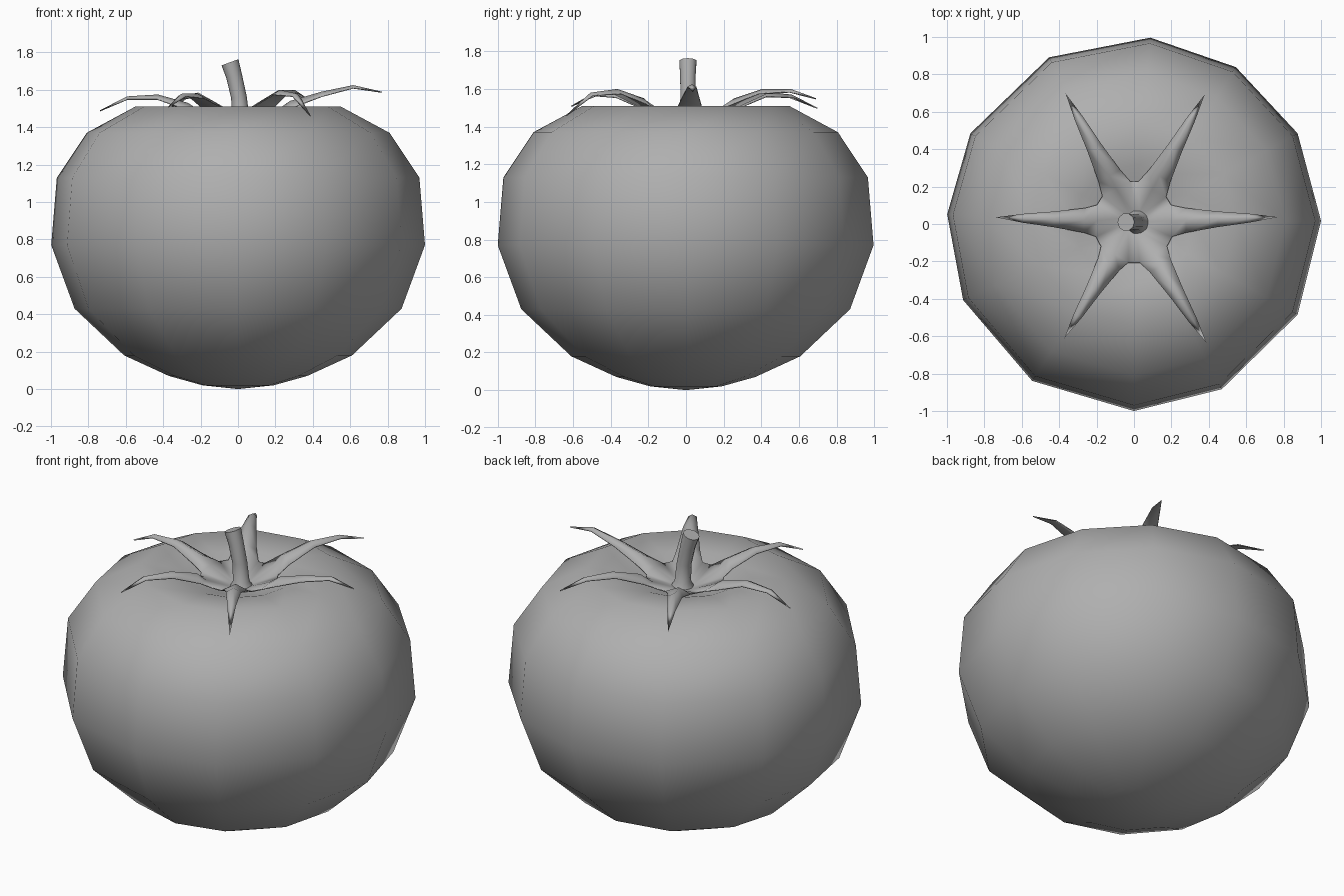
import bpy, bmesh
from math import cos, sin, radians, pi
from mathutils import Vector

if "Cube" in bpy.data.objects:
    bpy.data.objects.remove(bpy.data.objects["Cube"])

# one mid-grey for every part
grey = bpy.data.materials.new("mid_grey")
grey.diffuse_color = (0.43, 0.43, 0.43, 1)
grey.use_nodes = True
grey.node_tree.nodes["Principled BSDF"].inputs["Base Color"].default_value = grey.diffuse_color


def finish(name, bm):
    bmesh.ops.recalc_face_normals(bm, faces=bm.faces)
    mesh = bpy.data.meshes.new(name)
    bm.to_mesh(mesh)
    bm.free()
    for p in mesh.polygons:
        p.use_smooth = True
    mesh.materials.append(grey)
    ob = bpy.data.objects.new(name, mesh)
    bpy.context.collection.objects.link(ob)
    return ob


def bridge(bm, a, b, closed=True):
    n = len(a)
    for i in range(n if closed else n - 1):
        j = (i + 1) % n
        bm.faces.new((a[i], a[j], b[j], b[i]))


def fan(bm, ring, tip, closed=True):
    n = len(ring)
    for i in range(n if closed else n - 1):
        bm.faces.new((ring[i], ring[(i + 1) % n], tip))


# fruit: slightly uneven twelve-sided lathe with a dimple on top
profile = [(0.19, 0.02), (0.37, 0.07), (0.61, 0.18), (0.875, 0.43), (1.0, 0.77),
           (0.97, 1.13), (0.81, 1.37), (0.55, 1.51), (0.32, 1.49), (0.14, 1.42)]
angles = [1, 29, 57, 85, 117, 151, 177, 204, 237, 270, 298, 331]
bm = bmesh.new()
rings = [[bm.verts.new((r * cos(radians(a)), r * sin(radians(a)), z)) for a in angles]
         for r, z in profile]
for a, b in zip(rings, rings[1:]):
    bridge(bm, a, b)
fan(bm, rings[0], bm.verts.new((0, 0, 0)))
fan(bm, rings[-1], bm.verts.new((0, 0, 1.39)))
finish("tomato_fruit", bm)

# calyx: cupped centre with six ridged, drooping sepals
# each sepal: angle, tip radius, height at 36%, 58%, 80% of its length, tip height
sepals = [(2, 0.77, 1.54, 1.59, 1.625, 1.59), (61, 0.78, 1.55, 1.60, 1.60, 1.55),
          (118, 0.78, 1.54, 1.585, 1.57, 1.50), (178, 0.74, 1.53, 1.575, 1.565, 1.49),
          (239, 0.725, 1.54, 1.58, 1.58, 1.51), (301, 0.755, 1.55, 1.60, 1.58, 1.46)]
bm = bmesh.new()


def section(ang, r, half, z, ridge):
    d = Vector((cos(radians(ang)), sin(radians(ang)), 0))
    s = Vector((-d.y, d.x, 0))
    c = d * r + Vector((0, 0.01, z))
    return [bm.verts.new(c + s * k * half + Vector((0, 0, -ridge * abs(k)))) for k in (-1, 0, 1)]


inner, outer = [], []
for ang, tip, *zs in sepals:
    inner += section(ang, 0.06, 0.02, 1.42, 0)
    base = section(ang, 0.20, 0.085, 1.485, 0.01)
    outer += base
    prev = base
    for f, half, z in zip((0.36, 0.58, 0.80), (0.066, 0.042, 0.024), zs):
        cur = section(ang, tip * f, half, z, half * 0.55)
        bridge(bm, prev, cur, False)
        prev = cur
    end = bm.verts.new((tip * cos(radians(ang)), tip * sin(radians(ang)) + 0.01, zs[3]))
    fan(bm, prev, end, False)
bridge(bm, inner, outer)
fan(bm, inner, bm.verts.new((0, 0.01, 1.41)))
calyx = finish("calyx", bm)
mod = calyx.modifiers.new("thickness", 'SOLIDIFY')
mod.thickness = 0.006

# stem: leaning tapered tube with a tilted cut end
bm = bmesh.new()
path = [(0.02, 1.40, 0.075, 0), (0.015, 1.45, 0.046, 0), (0.005, 1.56, 0.042, 0.1),
        (-0.02, 1.67, 0.043, 0.2), (-0.043, 1.747, 0.048, 0.35)]
rings = []
for x, z, r, tilt in path:
    rings.append([bm.verts.new((x + r * cos(t) * cos(tilt), 0.01 + r * sin(t),
                                z + r * cos(t) * sin(tilt)))
                  for t in (2 * pi * i / 10 for i in range(10))])
for a, b in zip(rings, rings[1:]):
    bridge(bm, a, b)
bm.faces.new(rings[-1])
bm.faces.new(rings[0])
stem = finish("stem", bm)
bpy.context.view_layer.objects.active = stem
stem.select_set(True)
bpy.ops.object.shade_smooth_by_angle(angle=radians(50))
